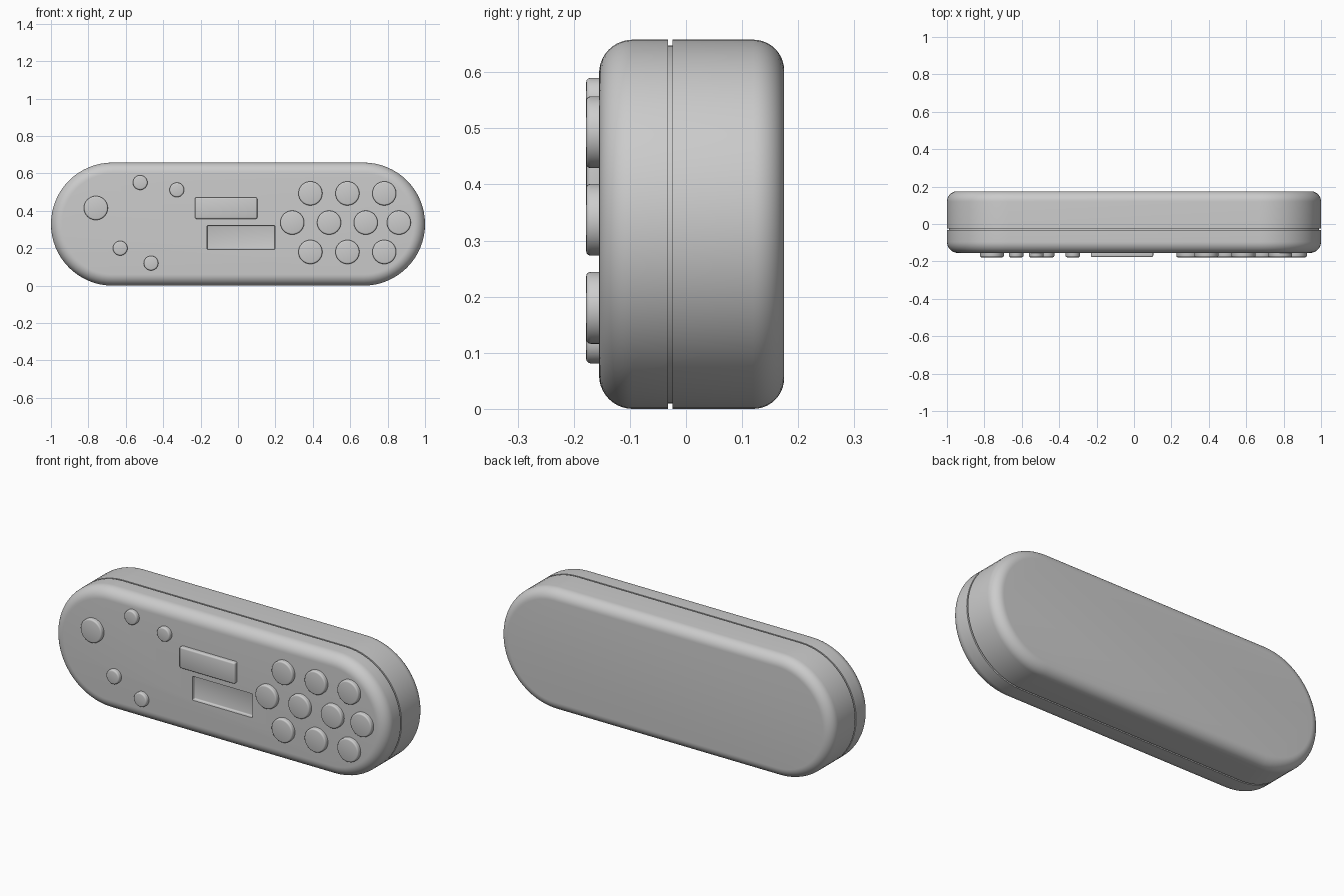
import bpy, bmesh, math
from mathutils import Matrix

if "Cube" in bpy.data.objects:
    bpy.data.objects.remove(bpy.data.objects["Cube"], do_unlink=True)

grey = bpy.data.materials.new("plain_grey")
grey.use_nodes = True
colour = (0.6, 0.6, 0.6, 1)
grey.diffuse_color = colour
grey.node_tree.nodes["Principled BSDF"].inputs["Base Color"].default_value = colour

RADIUS, STRAIGHT, FRONT, BACK = 0.329, 0.671, -0.155, 0.175
SEAM_FRONT, SEAM_BACK = -0.032, -0.024


def finish(bm, name):
    bmesh.ops.recalc_face_normals(bm, faces=bm.faces)
    mesh = bpy.data.meshes.new(name)
    bm.to_mesh(mesh)
    bm.free()
    mesh.materials.append(grey)
    obj = bpy.data.objects.new(name, mesh)
    bpy.context.collection.objects.link(obj)
    return obj


def smooth(obj):
    bpy.ops.object.select_all(action='DESELECT')
    obj.select_set(True)
    bpy.context.view_layer.objects.active = obj
    bpy.ops.object.shade_smooth_by_angle(angle=math.radians(35))


def stadium_ring(bm, inset, y, steps=32):
    ring = []
    for side in (0, 1):
        for i in range(steps + 1):
            a = -math.pi / 2 + math.pi * (side + i / steps)
            r = RADIUS - inset
            x = (STRAIGHT if side == 0 else -STRAIGHT) + r * math.cos(a)
            ring.append(bm.verts.new((x, y, RADIUS + r * math.sin(a))))
    return ring


def shell(name, profile):
    # Loft pill-shaped rings along y and cap both ends
    bm = bmesh.new()
    rings = [stadium_ring(bm, inset, y) for inset, y in profile]
    for low, high in zip(rings, rings[1:]):
        for i in range(len(low)):
            j = (i + 1) % len(low)
            bm.faces.new((low[i], low[j], high[j], high[i]))
    bm.faces.new(rings[0])
    bm.faces.new(rings[-1])
    return finish(bm, name)


def rounded_edge(r, y, direction, steps=10):
    arc = []
    for i in range(steps + 1):
        a = math.pi / 2 * i / steps
        arc.append((r * (1 - math.sin(a)), y + direction * r * (1 - math.cos(a))))
    return arc


def box(name, x0, x1, y0, y1, z0, z1, bevel):
    bm = bmesh.new()
    bmesh.ops.create_cube(bm, size=1)
    bmesh.ops.scale(bm, vec=(x1 - x0, y1 - y0, z1 - z0), verts=bm.verts)
    bmesh.ops.translate(bm, vec=((x0 + x1) / 2, (y0 + y1) / 2, (z0 + z1) / 2), verts=bm.verts)
    bmesh.ops.bevel(bm, geom=bm.edges[:], offset=bevel, segments=3, profile=0.5, affect='EDGES')
    return finish(bm, name)


def button(name, x, z, radius):
    # Short cylinder with a rounded front rim
    bm = bmesh.new()
    place = Matrix.Translation((x, -0.159, z)) @ Matrix.Rotation(math.pi / 2, 4, 'X')
    bmesh.ops.create_cone(bm, cap_ends=True, segments=40, radius1=radius,
                          radius2=radius, depth=0.038, matrix=place)
    rim = [e for e in bm.edges if all(v.co.y < -0.17 for v in e.verts)]
    bmesh.ops.bevel(bm, geom=rim, offset=0.008, segments=3, profile=0.5, affect='EDGES')
    smooth(finish(bm, name))


# Two housing halves and the recessed core behind the seam
front = shell("front_housing", rounded_edge(0.06, FRONT, 1)[::1] + [(0, SEAM_FRONT)])
back = shell("back_housing", [(0, SEAM_BACK)] + rounded_edge(0.055, BACK, -1)[::-1])
core = shell("seam_core", [(0.01, SEAM_FRONT - 0.01), (0.01, SEAM_BACK + 0.01)])

# Sunken display window
cutter = box("window_cutter", -0.165, 0.197, -0.2, FRONT + 0.02, 0.192, 0.322, 0.006)
cutter.hide_render = True
cutter.hide_viewport = False
cut = front.modifiers.new("window", 'BOOLEAN')
cut.object = cutter
cut.operation = 'DIFFERENCE'
cut.solver = 'EXACT'
bpy.context.view_layer.objects.active = front
bpy.ops.object.modifier_apply(modifier=cut.name)
bpy.data.objects.remove(cutter, do_unlink=True)
for part in (front, back, core):
    smooth(part)

# Raised bar
smooth(box("raised_bar", -0.23, 0.103, -0.177, -0.14, 0.357, 0.472, 0.008))

# Keypad in three rows
for row, (z, columns) in enumerate([(0.493, (0.387, 0.585, 0.782)),
                                    (0.337, (0.29, 0.487, 0.683, 0.86)),
                                    (0.18, (0.387, 0.585, 0.782))]):
    for col, x in enumerate(columns):
        button(f"key_{row + 1}_{col + 1}", x, z, 0.064)

# Main button and four small ones
button("main_button", -0.76, 0.415, 0.064)
for i, (x, z) in enumerate([(-0.523, 0.551), (-0.327, 0.512), (-0.63, 0.2), (-0.465, 0.12)]):
    button(f"small_button_{i + 1}", x, z, 0.039)
